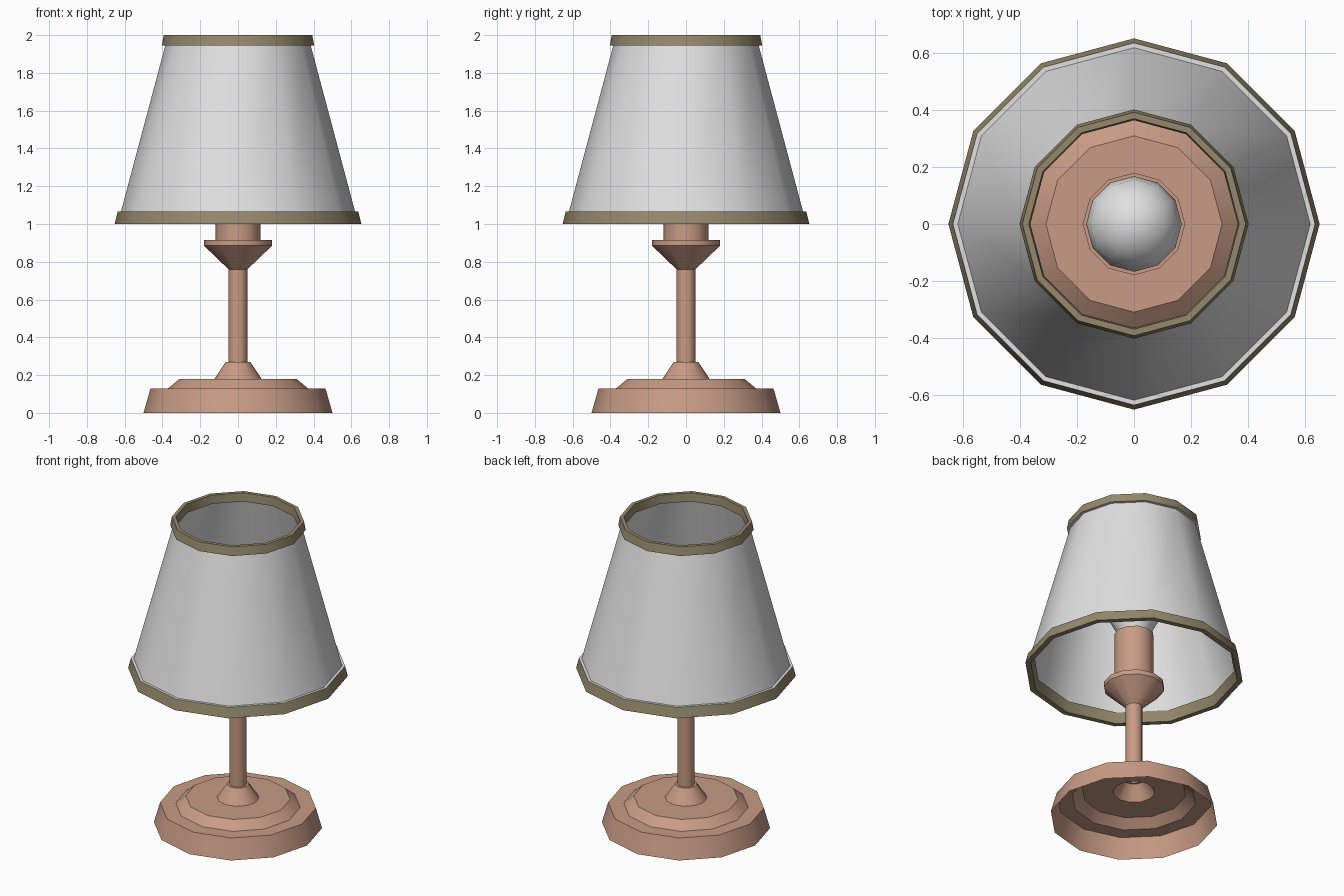
import bpy, bmesh, math

if "Cube" in bpy.data.objects:
    bpy.data.objects.remove(bpy.data.objects["Cube"])

SIDES = 12


def material(name, rgb):
    m = bpy.data.materials.new(name)
    m.diffuse_color = (*rgb, 1.0)
    m.use_nodes = True
    m.node_tree.nodes["Principled BSDF"].inputs["Base Color"].default_value = m.diffuse_color
    return m


copper = material("copper brown", (0.58, 0.33, 0.235))
white = material("shade white", (0.75, 0.75, 0.75))
olive = material("trim olive", (0.30, 0.25, 0.15))


def lathe(name, paths, mat, angle=35):
    """Revolve (radius, z) paths about z; radius 0 makes a pole."""
    bm = bmesh.new()
    for path in paths:
        rings = []
        for r, z in path:
            if r == 0:
                rings.append([bm.verts.new((0, 0, z))] * SIDES)
            else:
                rings.append([bm.verts.new((r * math.cos(2 * math.pi * i / SIDES),
                                            r * math.sin(2 * math.pi * i / SIDES), z))
                              for i in range(SIDES)])
        for a, b in zip(rings, rings[1:]):
            for i in range(SIDES):
                j = (i + 1) % SIDES
                corners = list(dict.fromkeys((a[i], a[j], b[j], b[i])))
                bm.faces.new(corners)
    me = bpy.data.meshes.new(name)
    bm.to_mesh(me)
    bm.free()
    me.materials.append(mat)
    ob = bpy.data.objects.new(name, me)
    bpy.context.collection.objects.link(ob)
    bpy.ops.object.select_all(action='DESELECT')
    ob.select_set(True)
    bpy.context.view_layer.objects.active = ob
    bpy.ops.object.shade_smooth_by_angle(angle=math.radians(angle))
    return ob


# Stepped foot, hollow underneath, with the collar around the pole
lathe("base", [[(0.50, 0), (0.463, 0.13), (0.37, 0.13), (0.31, 0.18),
                (0.125, 0.18), (0.065, 0.27), (0.05, 0.27)]], copper)

# Pole
lathe("pole", [[(0.05, 0.27), (0.05, 0.76)]], copper)

# Flared cup and bulb socket
lathe("socket", [[(0.05, 0.76), (0.18, 0.885), (0.18, 0.915), (0.118, 0.915),
                  (0.118, 1.25), (0, 1.25)]], copper)

# Light bulb
lathe("bulb", [[(0.09, 1.25), (0.115, 1.30), (0.152, 1.37), (0.168, 1.44),
                (0.155, 1.51), (0.11, 1.57), (0.055, 1.60), (0, 1.61)]], white, 60)

# Fabric shade: outer and inner wall, with small ledges against the trims
lathe("shade", [[(0.637, 1.065), (0.62, 1.065), (0.385, 1.945), (0.403, 1.945)],
                [(0.365, 1.945), (0.376, 1.945), (0.611, 1.065), (0.602, 1.065)]], white)

# Trim bands
lathe("bottom_trim", [[(0.602, 1.065), (0.62, 1.0), (0.653, 1.0), (0.637, 1.065)]], olive)
lathe("top_trim", [[(0.403, 1.945), (0.393, 2.0), (0.37, 2.0), (0.365, 1.945)]], olive)
